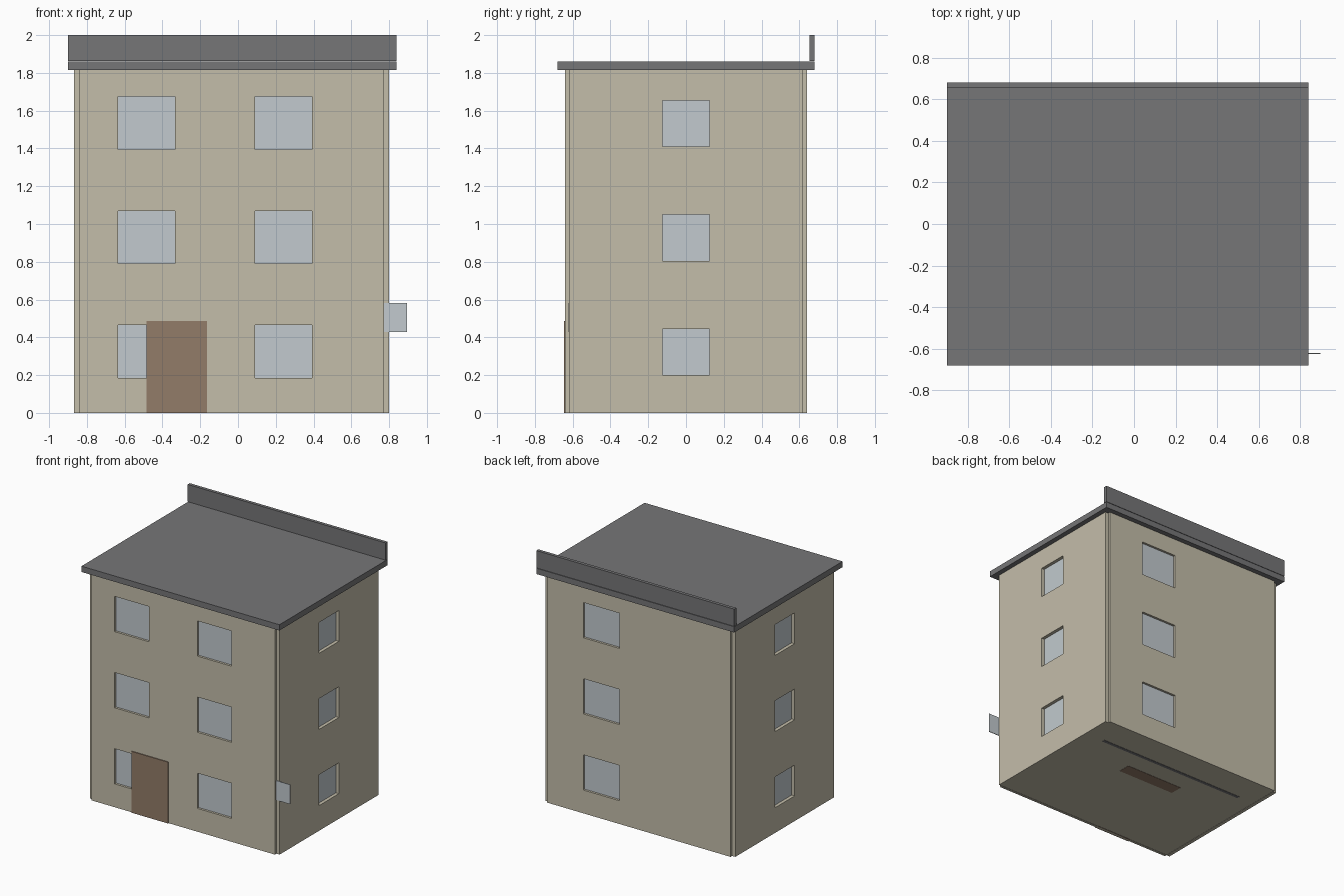
import bpy
import bmesh
from mathutils import Matrix, Vector

cube = bpy.data.objects.get("Cube")
if cube:
    bpy.data.objects.remove(cube, do_unlink=True)


def material(name, rgb):
    m = bpy.data.materials.new(name)
    m.use_nodes = True
    m.diffuse_color = (*rgb, 1)
    bsdf = next(n for n in m.node_tree.nodes if n.type == "BSDF_PRINCIPLED")
    bsdf.inputs["Base Color"].default_value = (*rgb, 1)
    bsdf.inputs["Roughness"].default_value = 0.8
    return m


WALL = material("beige wall", (0.55, 0.51, 0.40))
ROOF = material("grey roof", (0.18, 0.18, 0.185))
GLASS = material("pale glass", (0.54, 0.59, 0.62))
DOOR = material("brown door", (0.29, 0.20, 0.14))


def boxes(name, spans, mat):
    """One object holding a box for each ((x0, x1), (y0, y1), (z0, z1))."""
    bm = bmesh.new()
    for span in spans:
        centre = Vector([(a + b) / 2 for a, b in span])
        size = [b - a for a, b in span]
        bmesh.ops.create_cube(bm, size=1, matrix=Matrix.Translation(centre) @ Matrix.Diagonal((*size, 1)))
    mesh = bpy.data.meshes.new(name)
    bm.to_mesh(mesh)
    bm.free()
    mesh.materials.append(mat)
    ob = bpy.data.objects.new(name, mesh)
    bpy.context.collection.objects.link(ob)
    return ob


def cut(ob, cutter):
    """Cut the openings out of a wall and discard the cutter."""
    mod = ob.modifiers.new("openings", "BOOLEAN")
    mod.operation = "DIFFERENCE"
    mod.solver = "EXACT"
    mod.object = cutter
    bpy.context.view_layer.update()
    graph = bpy.context.evaluated_depsgraph_get()
    mesh = bpy.data.meshes.new_from_object(ob.evaluated_get(graph))
    ob.modifiers.clear()
    ob.data = mesh
    bpy.data.objects.remove(cutter, do_unlink=True)


# Main dimensions: core faces, outer wall faces, wall top
X0, X1, Y = -0.84, 0.772, 0.62
OUT_X0, OUT_X1, OUT_Y = -0.868, 0.80, 0.64
TOP = 1.814
FLOORS = [0, 0.605, 1.21]

# Solid core and floor behind the wall slabs
boxes("building_core", [((X0, X1), (-Y, Y), (0.002, TOP))], WALL)


def wall(name, axis, inner, outer, run, columns, sill, head):
    """Wall slab with one window per floor in each column, glazed at the core."""
    def span(along, depth, height):
        depth = tuple(sorted(depth))
        return (along, depth, height) if axis == "y" else (depth, along, height)

    sign = 1 if outer > inner else -1
    openings = [(c, (f + sill, f + head)) for c in columns for f in FLOORS]
    slab = boxes(name, [span(run, (inner, outer), (0, TOP))], WALL)
    deep = (inner - sign * 0.05, outer + sign * 0.05)
    cut(slab, boxes(name + "_cutter", [span(c, deep, h) for c, h in openings], WALL))
    pane = (inner, inner + sign * 0.002)
    boxes(name + "_windows", [span(c, pane, h) for c, h in openings], GLASS)


# Four slabs stop short of each other, leaving notched corners
FRONT_COLUMNS = [(-0.636, -0.333), (0.09, 0.393)]
wall("front_wall", "y", -Y, -OUT_Y, (X0, X1), FRONT_COLUMNS, 0.185, 0.465)
wall("back_wall", "y", Y, OUT_Y, (X0, X1), [(0.135, 0.455)], 0.185, 0.465)
wall("left_wall", "x", X1, OUT_X1, (-Y, Y), [(-0.124, 0.124)], 0.2, 0.445)
wall("right_wall", "x", X0, OUT_X0, (-Y, Y), [(-0.124, 0.124)], 0.2, 0.445)

# Front door, slightly proud of the wall
boxes("front_door", [((-0.485, -0.163), (-0.647, -0.617), (0, 0.487))], DOOR)

# Small pane projecting from the front corner
boxes("corner_pane", [((X1, 0.896), (-0.626, -0.621), (0.428, 0.583))], GLASS)

# Flat roof with overhang and rear parapet
ROOF_X = (-0.90, 0.84)
boxes("roof_slab", [(ROOF_X, (-0.68, 0.68), (TOP, 1.86))], ROOF)
boxes("rear_parapet", [(ROOF_X, (0.654, 0.68), (1.863, 2.0))], ROOF)

# Thin plates set under the floor
boxes("floor_strip", [((-0.695, 0.625), (0.375, 0.4), (0, 0.003))], ROOF)
boxes("floor_panel", [((-0.27, 0.24), (0.12, 0.22), (0, 0.003))], DOOR)
